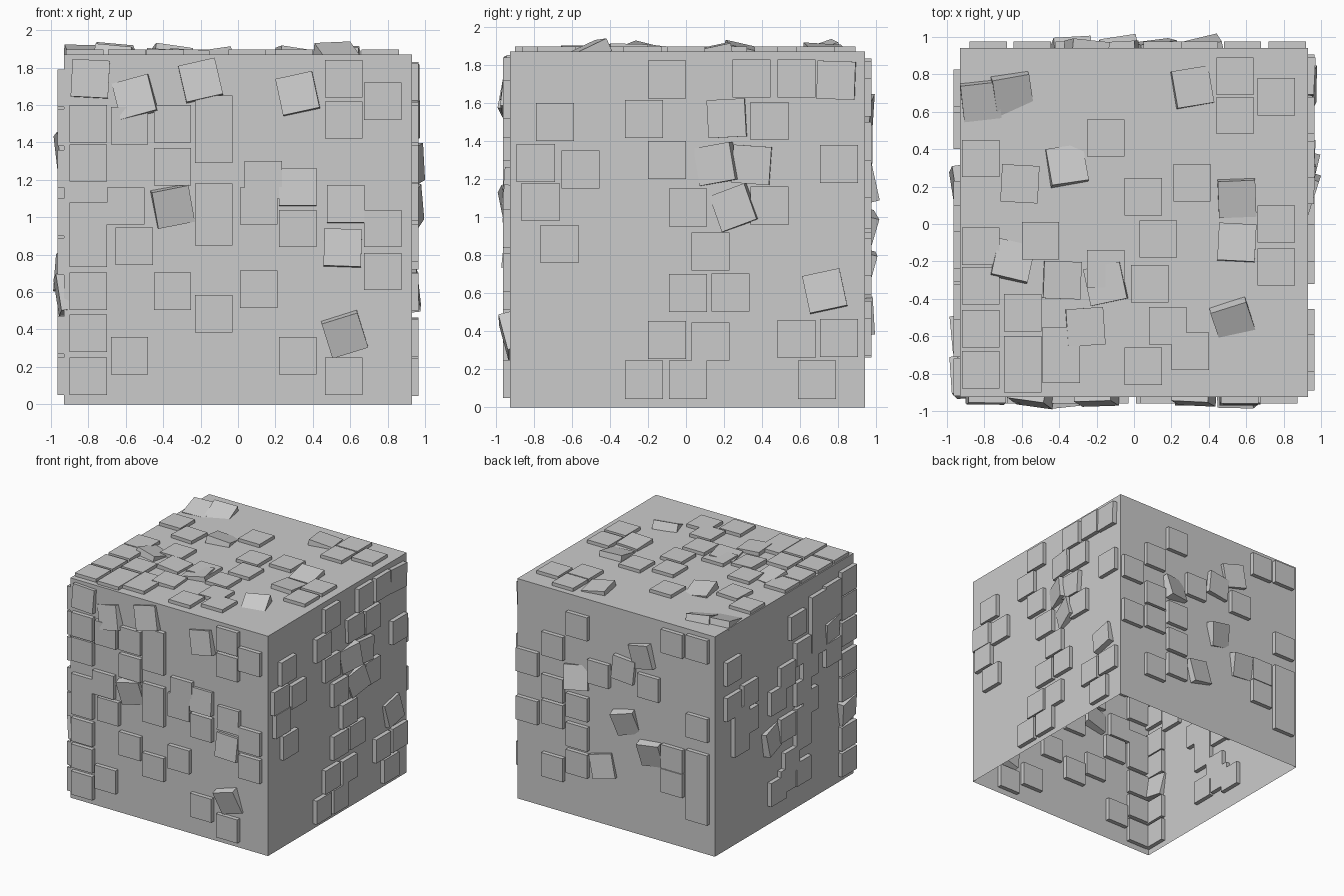
import bpy, bmesh
from math import radians
from mathutils import Matrix, Vector

W, Y0, Y1, H = 0.93, -0.925, 0.94, 1.87   # shell extents
SIZE, THICK = 0.2, 0.072                  # tile width and thickness
X, Y, Z = Vector((1, 0, 0)), Vector((0, 1, 0)), Vector((0, 0, 1))


def finish(bm, name):
    mesh = bpy.data.meshes.new(name)
    bm.to_mesh(mesh)
    bm.free()
    obj = bpy.data.objects.new(name, mesh)
    bpy.context.collection.objects.link(obj)
    return obj


def shell():
    """Thin box, open underneath."""
    bm = bmesh.new()
    bmesh.ops.create_cube(bm, size=1, matrix=Matrix.Translation((0, (Y0 + Y1) / 2, H / 2))
                          @ Matrix.Diagonal((2 * W, Y1 - Y0, H, 1)))
    bm.normal_update()
    bottom = [f for f in bm.faces if f.normal.z < -0.9]
    bmesh.ops.delete(bm, geom=bottom, context='FACES_ONLY')
    finish(bm, "open_box_shell")


def tiles(name, origin, u, v, flat, loose, flip=1):
    """flat: {u: [v, ...]}; loose: (u, v, spin, tilt about u, tilt about v)."""
    n = u.cross(v)
    frame = Matrix.Translation(origin) @ Matrix((u, v, n)).transposed().to_4x4()
    bm = bmesh.new()
    spots = [(a, b, 0, 0, 0) for a, col in flat.items() for b in col] + loose
    for a, b, spin, tu, tv in spots:
        m = (frame @ Matrix.Translation((a * flip, b, 0))
             @ Matrix.Rotation(radians(tu), 4, 'X') @ Matrix.Rotation(radians(tv), 4, 'Y')
             @ Matrix.Rotation(radians(spin), 4, 'Z') @ Matrix.Diagonal((SIZE, SIZE, THICK, 1)))
        bmesh.ops.create_cube(bm, size=1, matrix=m)
    finish(bm, name)


shell()

# Front wall tiles (x: heights)
front = {-0.8: [0.15, 0.38, 0.605, 0.835, 0.98, 1.29, 1.5], -0.58: [0.26, 1.49],
         -0.555: [0.845], -0.6: [1.06], -0.35: [0.605, 1.27, 1.5],
         -0.13: [0.485, 0.95, 1.08, 1.39, 1.55], 0.11: [0.615, 1.06], 0.135: [1.2],
         0.32: [0.26, 0.94], 0.565: [0.15, 1.52, 1.74], 0.775: [0.71, 0.94, 1.62]}
front_loose = [(0.57, 0.375, 17, 14, 3), (0.56, 0.835, -2, -6, 0), (0.575, 1.07, 0, -2, 0),
               (0.32, 1.16, 0, -5, 0), (0.32, 1.66, 12, -6, -4), (-0.2, 1.73, 13, -8, 0),
               (-0.79, 1.74, -3, -3, 0), (-0.55, 1.64, 14, -8, -10), (-0.35, 1.06, 10, 10, 8)]
tiles("front_tiles", (0, Y0, 0), X, Z, front, front_loose)

# Right wall tiles (y: heights)
right = {-0.22: [0.145, 1.515], -0.1: [0.355, 1.3, 1.725], 0.01: [0.145, 0.6, 1.05],
         0.13: [0.345, 0.82], 0.235: [0.605], 0.345: [1.73], 0.44: [1.06, 1.505],
         0.58: [0.36, 1.73], 0.69: [0.145], 0.805: [0.365, 1.28], -0.69: [1.5],
         -0.79: [1.285], -0.555: [1.25], -0.765: [1.08], -0.665: [0.86]}
right_loose = [(0.79, 1.72, -2, 0, -3), (0.215, 1.52, 3, 0, -4), (0.345, 1.275, -4, 0, -3),
               (0.255, 1.05, 20, 0, -14), (0.73, 0.61, 12, -6, -2), (0.16, 1.28, 10, 0, -18)]
tiles("right_tiles", (W, 0, 0), Y, Z, right, right_loose)

# Back wall tiles (x: heights)
back = {0.82: [0.79, 1.2], 0.58: [0.37, 0.82, 1.04, 1.4], 0.35: [0.46, 0.69, 0.94, 1.63],
        0.15: [1.277], -0.32: [1.285], -0.545: [0.535, 0.74, 1.72],
        -0.78: [0.363, 0.56, 0.757, 1.066, 1.734]}
back_loose = [(-0.085, 1.375, -6, 0, 3), (-0.254, 1.53, 14, 5, -5), (-0.1, 0.927, 12, 14, 12),
              (0.366, 1.185, 8, -14, 12), (0.113, 0.5, 14, -5, 6), (-0.338, 0.72, 6, 15, 5)]
tiles("back_tiles", (0, Y1, 0), -X, Z, back, back_loose, -1)

# Left wall tiles (y: heights)
left = {0.725: [1.21, 1.51], 0.62: [0.866, 1.06], 0.5: [1.0, 1.23], 0.13: [0.26, 1.03],
        0.0: [0.31, 0.75, 1.19], -0.055: [0.445], -0.21: [0.3, 0.6, 0.76, 0.98, 1.32],
        -0.3: [0.86, 1.16], -0.14: [1.57], -0.42: [1.32, 1.48, 1.63], -0.61: [1.16, 1.5, 1.65],
        -0.82: [0.15, 0.37, 0.79, 1.0, 1.26, 1.48, 1.69]}
left_loose = [(-0.82, 0.59, 8, 8, 5), (0.2, 0.715, 10, -6, 8), (-0.6, 1.35, 6, 6, 6)]
tiles("left_tiles", (-W, 0, 0), -Y, Z, left, left_loose, -1)

# Top tiles (x: depths)
top = {-0.82: [-0.78, -0.56, -0.33, -0.12, 0.35], -0.595: [-0.8, -0.7, -0.475], -0.5: [-0.09],
       -0.39: [-0.75, -0.65], -0.15: [-0.24, 0.46], 0.05: [-0.76, 0.145],
       0.085: [-0.32], 0.13: [-0.08], 0.18: [-0.545], 0.3: [-0.68], 0.31: [0.22],
       0.54: [0.58, 0.79], 0.76: [-0.23, 0.0, 0.68]}
top_loose = [(0.31, 0.73, 10, -5, 8), (-0.61, 0.215, -3, 0, 0), (0.55, -0.1, -3, -5, 0),
             (-0.65, -0.2, -12, -12, 8), (-0.385, -0.3, -2, 0, 4), (-0.15, -0.32, 12, 0, -8),
             (-0.26, -0.55, 4, 0, 3), (0.53, -0.52, 17, 24, 5), (-0.36, 0.31, 10, -14, 6),
             (-0.65, 0.7, 8, 18, 8), (-0.82, 0.66, 6, 14, 3), (0.55, 0.14, 2, 12, 2)]
tiles("top_tiles", (0, 0, H - 0.008), X, Y, top, top_loose)
